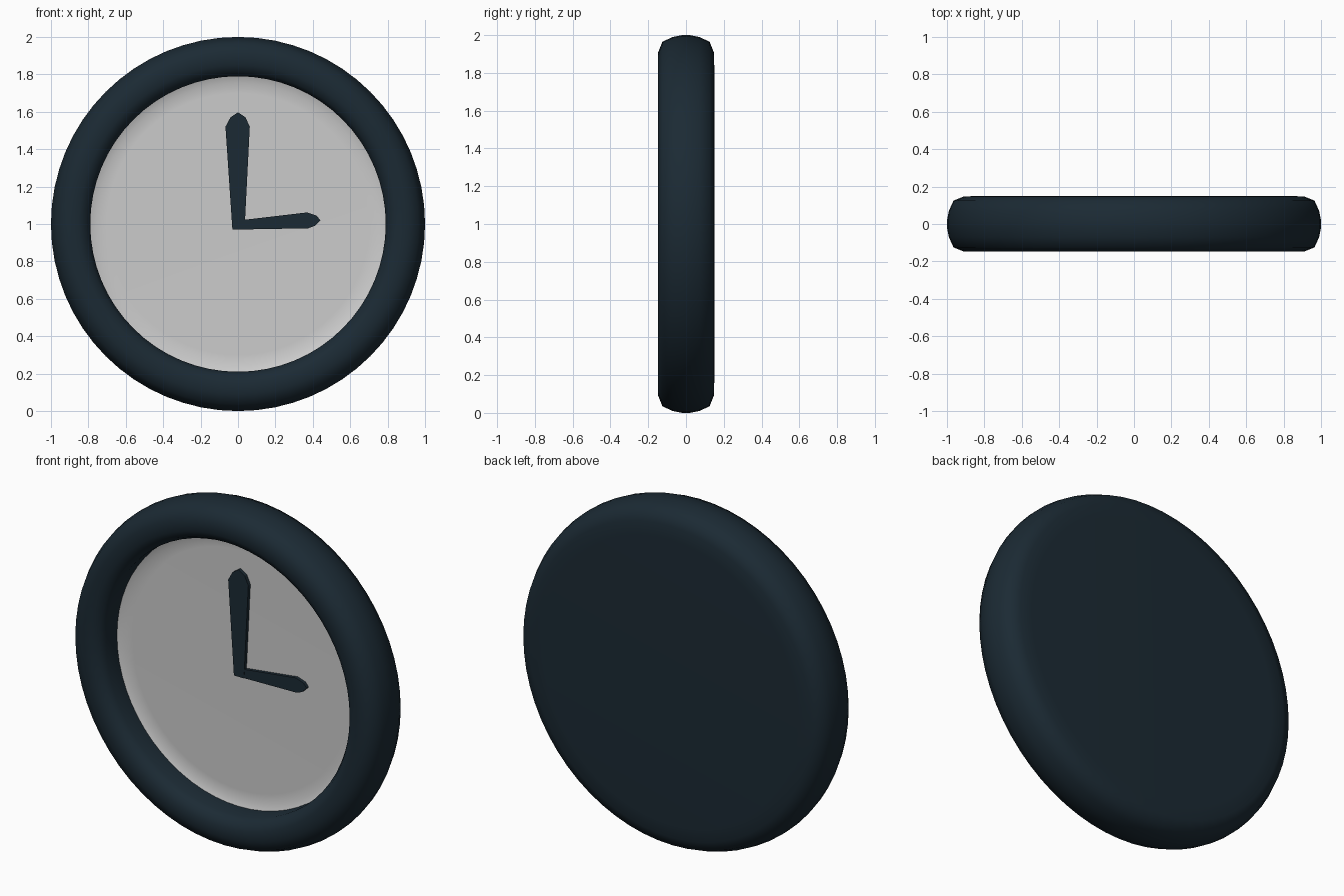
import bpy, bmesh
from math import cos, sin, tau

if "Cube" in bpy.data.objects:
    bpy.data.objects.remove(bpy.data.objects["Cube"])

SEGMENTS = 64
CENTRE_Z = 1.0

dark = bpy.data.materials.new("dark_blue")
dark.diffuse_color = (0.011, 0.023, 0.034, 1)
dark.use_nodes = True
dark.node_tree.nodes["Principled BSDF"].inputs["Base Color"].default_value = dark.diffuse_color


def finish(bm, name, material=None, smooth=False):
    mesh = bpy.data.meshes.new(name)
    for f in bm.faces:
        f.smooth = smooth
    bm.to_mesh(mesh)
    bm.free()
    obj = bpy.data.objects.new(name, mesh)
    bpy.context.collection.objects.link(obj)
    if material:
        mesh.materials.append(material)
    return obj


def lathe(name, profile, material=None):
    """Turn (radius, y) points about the clock's y axis; radius 0 makes a pole."""
    bm = bmesh.new()
    rings = []
    for r, y in profile:
        if r == 0:
            rings.append([bm.verts.new((0, y, CENTRE_Z))] * SEGMENTS)
        else:
            rings.append([bm.verts.new((r * cos(tau * j / SEGMENTS), y,
                                        CENTRE_Z + r * sin(tau * j / SEGMENTS)))
                          for j in range(SEGMENTS)])
    for a, b in zip(rings, rings[1:]):
        for j in range(SEGMENTS):
            k = (j + 1) % SEGMENTS
            corners = list(dict.fromkeys((a[j], b[j], b[k], a[k])))
            bm.faces.new(corners)
    return finish(bm, name, material, smooth=True)


def hand(name, outline, front=0.005, back=0.03):
    """Flat hand cut from an (x, z) outline."""
    bm = bmesh.new()
    face = bm.faces.new([bm.verts.new((x, front, z)) for x, z in outline])
    result = bmesh.ops.extrude_face_region(bm, geom=[face], use_keep_orig=True)
    moved = [g for g in result["geom"] if isinstance(g, bmesh.types.BMVert)]
    bmesh.ops.translate(bm, verts=moved, vec=(0, back - front, 0))
    bmesh.ops.recalc_face_normals(bm, faces=bm.faces[:])
    return finish(bm, name, dark)


# Recessed dial, dished slightly where it meets the rim
lathe("clock_face", [(0, 0.025), (0.70, 0.025), (0.755, 0.024), (0.79, 0.01)])

# Rounded rim and closed back in one turned shell
lathe("clock_case", [
    (0.79, 0.01), (0.79, -0.09), (0.81, -0.125), (0.85, -0.147),
    (0.91, -0.147), (0.965, -0.125), (0.99, -0.07), (1.0, -0.02),
    (1.0, 0.02), (0.99, 0.07), (0.965, 0.125), (0.91, 0.147),
    (0.83, 0.15), (0, 0.15),
], dark)

# Hands, showing three o'clock
hand("minute_hand", [(-0.03, 0.97), (0.035, 0.97), (0.063, 1.52), (0.04, 1.57),
                     (0, 1.597), (-0.04, 1.57), (-0.067, 1.52)])
hand("hour_hand", [(-0.03, 0.97), (0.375, 0.977), (0.41, 0.99), (0.44, 1.02),
                   (0.42, 1.045), (0.37, 1.062), (0.03, 1.022), (-0.03, 1.015)],
     front=0.006)
